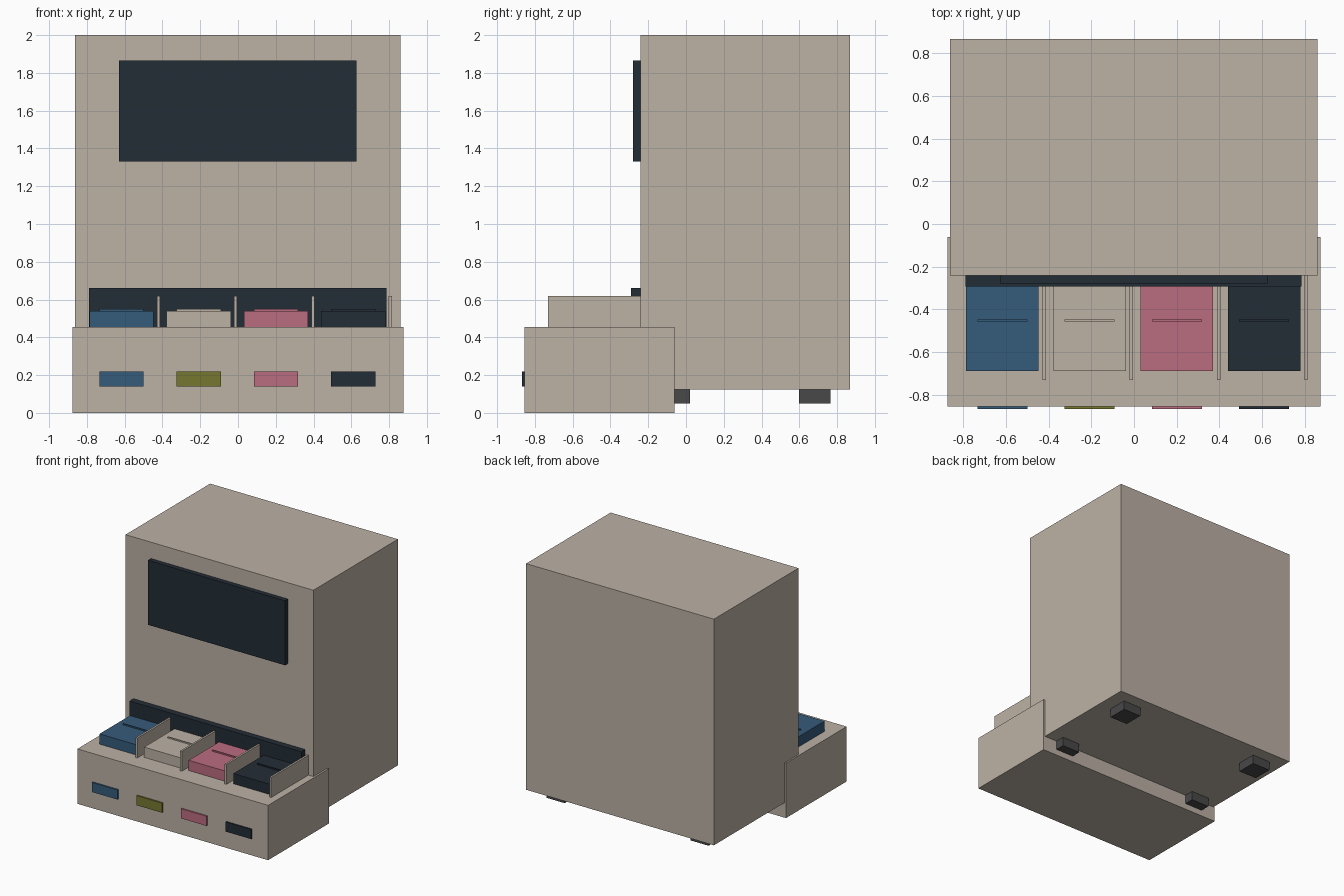
import bpy
import bmesh

if "Cube" in bpy.data.objects:
    bpy.data.objects.remove(bpy.data.objects["Cube"])


def material(name, rgb):
    """Flat material from 0-255 sRGB values."""
    m = bpy.data.materials.new(name)
    lin = [((c / 255 + 0.055) / 1.055) ** 2.4 for c in rgb]
    m.diffuse_color = (*lin, 1)
    m.use_nodes = True
    m.node_tree.nodes["Principled BSDF"].inputs["Base Color"].default_value = m.diffuse_color
    return m


BEIGE = material("warm_beige", (188, 177, 165))
DARK = material("dark_slate", (35, 45, 54))
BLUE = material("blue", (53, 91, 122))
PINK = material("pink", (186, 108, 128))
OLIVE = material("olive", (118, 119, 48))
GREY = material("foot_grey", (72, 72, 74))


def box(name, mat, x, y, z):
    """Box given by its (min, max) range on each axis."""
    bm = bmesh.new()
    bmesh.ops.create_cube(bm, size=1)
    for v in bm.verts:
        v.co = [r[0] if c < 0 else r[1] for c, r in zip(v.co, (x, y, z))]
    mesh = bpy.data.meshes.new(name)
    bm.to_mesh(mesh)
    bm.free()
    mesh.materials.append(mat)
    ob = bpy.data.objects.new(name, mesh)
    bpy.context.collection.objects.link(ob)
    return ob


def around(c, width):
    return (c - width / 2, c + width / 2)


# Cabinet and front tray
box("cabinet", BEIGE, (-0.863, 0.860), (-0.241, 0.867), (0.125, 2.0))
box("front_tray", BEIGE, (-0.875, 0.875), (-0.855, -0.06), (0, 0.455))

# Screen and the dark strip behind the bins
box("screen", DARK, (-0.629, 0.627), (-0.28, -0.235), (1.33, 1.865))
box("back_strip", DARK, (-0.79, 0.785), (-0.292, -0.235), (0.45, 0.66))

# Four bays: block, raised rib, divider on its right, label on the tray front
bays = [("blue", BLUE, BLUE), ("beige", BEIGE, OLIVE),
        ("pink", PINK, PINK), ("dark", DARK, DARK)]
for i, (tag, block_mat, label_mat) in enumerate(bays):
    cx = -0.617 + i * 0.409
    box(f"{tag}_block", block_mat, around(cx, 0.34), (-0.69, -0.285), (0.45, 0.54))
    box(f"{tag}_block_rib", block_mat, around(cx, 0.235), around(-0.452, 0.01), (0.53, 0.55))
    box(f"divider_{i + 1}", BEIGE, around(cx + 0.196, 0.016), (-0.73, -0.235), (0.45, 0.62))
    box(f"label_{i + 1}", label_mat, around(cx, 0.235), (-0.867, -0.85), (0.14, 0.22))

# Feet under the cabinet
for side, x in (("left", -0.66), ("right", 0.66)):
    for end, y in (("front", -0.062), ("back", 0.682)):
        box(f"{end}_{side}_foot", GREY, around(x, 0.165), around(y, 0.165), (0.05, 0.13))
